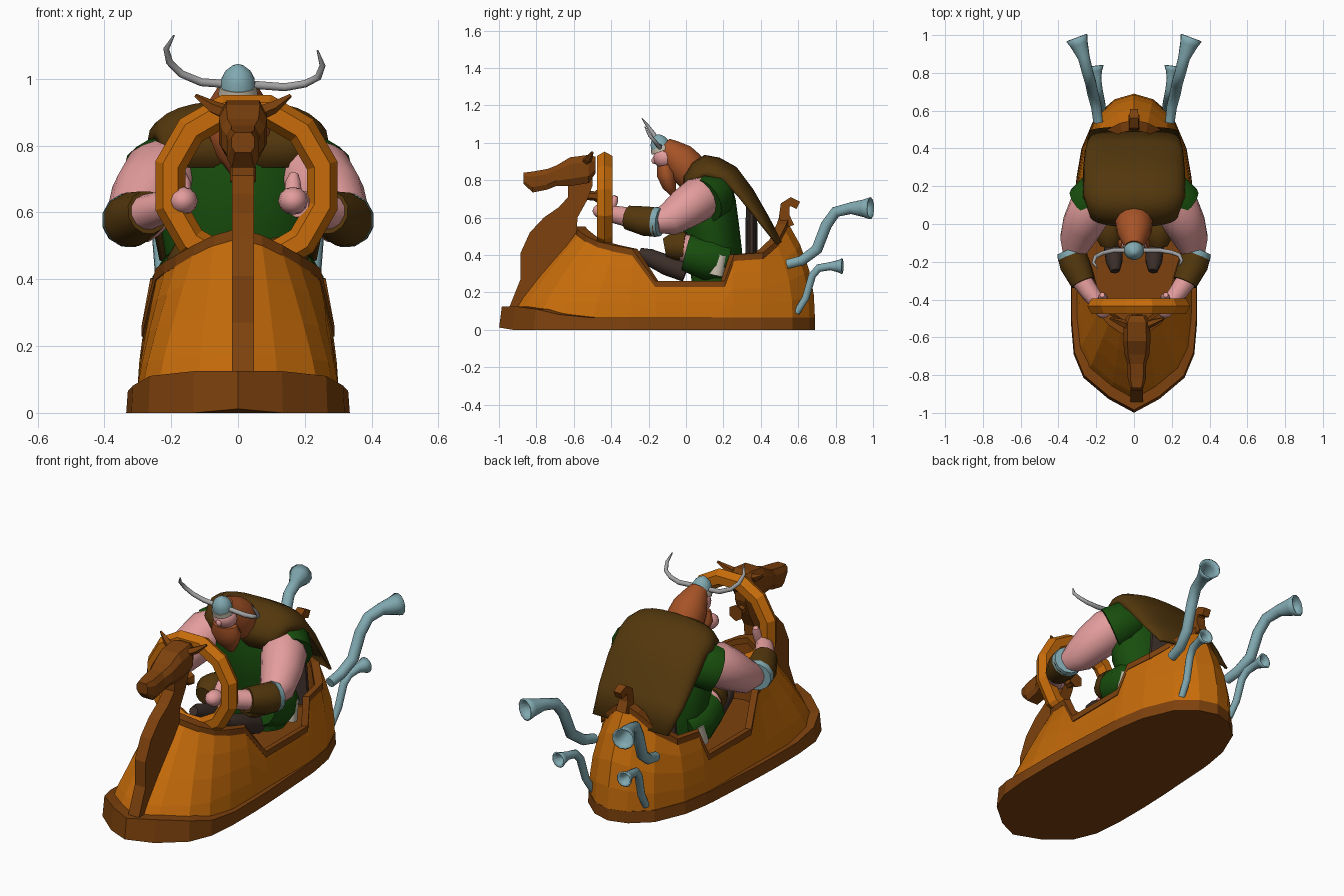
import bpy, bmesh, math
from mathutils import Vector

if "Cube" in bpy.data.objects:
    bpy.data.objects.remove(bpy.data.objects["Cube"])

def mat(name, r, g, b):
    m = bpy.data.materials.new(name)
    m.diffuse_color = (r, g, b, 1)
    m.use_nodes = True
    m.node_tree.nodes["Principled BSDF"].inputs["Base Color"].default_value = m.diffuse_color
    return m

ORANGE = mat("orange wood", .57, .15, .003)
BROWN = mat("brown wood", .205, .053, .004)
FUR = mat("dark fur", .088, .039, .004)
GREEN = mat("green cloth", .009, .076, .004)
SKIN = mat("pink skin", .77, .335, .335)
BEARD = mat("ginger hair", .38, .087, .02)
STEEL = mat("blue steel", .22, .40, .44)
HORN = mat("grey horn", .36, .36, .36)
DARK = mat("dark leather", .045, .028, .022)
PALE = mat("pale trim", .55, .50, .40)

def build(name, verts, faces, m, smooth=None):
    me = bpy.data.meshes.new(name)
    me.from_pydata([tuple(v) for v in verts], [], faces)
    bm = bmesh.new()
    bm.from_mesh(me)
    bmesh.ops.recalc_face_normals(bm, faces=bm.faces)
    bm.to_mesh(me)
    bm.free()
    if smooth:
        me.shade_smooth()
        me.set_sharp_from_angle(angle=math.radians(smooth))
    me.materials.append(m)
    ob = bpy.data.objects.new(name, me)
    bpy.context.collection.objects.link(ob)
    return ob

def loft(name, rings, m, smooth=None, caps=(True, True), wrap=False, closed=True):
    n, k = len(rings[0]), len(rings)
    verts = [v for r in rings for v in r]
    faces = []
    for i in range(k if wrap else k - 1):
        j = (i + 1) % k
        for a in range(n if closed else n - 1):
            b = (a + 1) % n
            faces.append((i*n + a, i*n + b, j*n + b, j*n + a))
    if caps[0]:
        faces.append(tuple(range(n)))
    if caps[1]:
        faces.append(tuple(range((k - 1)*n, k*n)))
    return build(name, verts, faces, m, smooth)

def tube(name, pts, radii, m, sides=12, smooth=50, caps=(True, True), flat=1.0):
    pts = [Vector(p) for p in pts]
    rings, u = [], Vector((1, 0, 0))
    for i, p in enumerate(pts):
        t = (pts[min(i + 1, len(pts) - 1)] - pts[max(i - 1, 0)]).normalized()
        if i == 0 and abs(t.x) > .9:
            u = Vector((0, 1, 0))
        u = (u - t*u.dot(t)).normalized()
        v = t.cross(u)
        rings.append([p + radii[i]*(u*math.cos(a) + v*math.sin(a)*flat)
                      for a in [2*math.pi*(s + .5)/sides for s in range(sides)]])
    return loft(name, rings, m, smooth, caps)

def ball(name, c, r, m, seg=16):
    bpy.ops.mesh.primitive_uv_sphere_add(segments=seg, ring_count=seg//2, radius=1, location=c)
    ob = bpy.context.object
    ob.name, ob.scale = name, r
    ob.data.shade_smooth()
    ob.data.materials.append(m)
    return ob

# hull: half outlines at the base and at the cockpit rim
base = [(0, -.97), (.13, -.90), (.26, -.79), (.31, -.67), (.325, -.5), (.325, -.3), (.32, -.16),
        (.30, .2), (.295, .25), (.27, .4), (.2, .57), (.1, .66), (0, .69)]
rim = [(0, -.58, .54), (.07, -.56, .52), (.13, -.52, .49), (.18, -.46, .46), (.215, -.38, .44),
       (.24, -.28, .42), (.28, -.16, .25), (.28, .2, .25), (.255, .25, .39), (.23, .4, .40),
       (.15, .48, .47), (.07, .52, .55), (0, .535, .59)]

def full(half):
    return half + [(-p[0], *p[1:]) for p in half[-2:0:-1]]

B, R = full(base), full(rim)

def hull_ring(t):
    out = []
    for b, r in zip(B, R):
        w = t**(1.2 if b[1] < 0 else 2.3)
        bx = b[0]*(.94 if b[1] < 0 else 1)
        out.append((bx + (r[0] - bx)*w, b[1] + (r[1] - b[1])*w, .05 + (r[2] - .05)*t))
    return out

loft("hull", [hull_ring(t) for t in (0, .25, .5, .75, 1)], ORANGE, caps=(False, False))
loft("cockpit_lining", [[(x*.94, y*.95, z) for x, y, z in R], [(x*.9, y*.9, .21) for x, y, z in R]],
     BROWN, caps=(False, True))
loft("cockpit_rim", [[(x*s, y*s, z + d) for x, y, z in R]
                     for s, d in ((1.03, .012), (1.03, -.022), (.93, -.022), (.93, .012))],
     BROWN, caps=(False, False), wrap=True)

def bumper_ring(s, top):
    out = []
    for x, y in B:
        h = .065 + .06*min(1, max(0, (-.6 - y)/.25))
        out.append((x*s, y*(s if y < 0 else 1), h if top else (0.012 if y < -.9 else 0)))
    return out

loft("bumper", [bumper_ring(1.03, False), bumper_ring(1.015, True), bumper_ring(.9, True)],
     BROWN, caps=(True, False))

# figurehead neck, head and ears
CX = .015
neck = [(-.945, .12), (-.885, .27), (-.885, .41), (-.835, .52), (-.76, .60), (-.68, .655), (-.63, .71),
        (-.63, .79), (-.5, .82), (-.50, .77), (-.53, .69), (-.58, .60), (-.585, .52), (-.75, .3), (-.88, .1)]
loft("figurehead_neck", [[(CX + s, y, z) for y, z in neck] for s in (-.033, .033)], BROWN)
head = [(-.485, .88, .05, .045), (-.52, .86, .07, .075), (-.62, .845, .072, .077), (-.69, .825, .066, .055),
        (-.74, .805, .05, .055), (-.82, .79, .048, .056), (-.868, .81, .034, .03)]
loft("figurehead_head", [[(CX + hw*a, y, zc + hh*b) for a, b in
                          ((1, .5), (.7, 1), (-.7, 1), (-1, .5), (-1, -.5), (-.7, -1), (.7, -1), (1, -.5))]
                         for y, zc, hw, hh in head], BROWN)
for s in (-1, 1):
    tube("figurehead_ear", [(CX + s*.04, -.54, .895), (CX + s*.09, -.52, .915), (CX + s*.142, -.5, .95)],
         [.024, .02, .006], BROWN, 5, None)

# curled stern tail
tube("stern_tail", [(0, .55, .55), (0, .525, .61), (0, .53, .665), (0, .56, .685), (0, .6, .665)],
     [.042, .04, .036, .034, .03], BROWN, 4, None)

# ring-shaped steering wheel with hub
bpy.ops.mesh.primitive_torus_add(major_segments=12, minor_segments=6, major_radius=.235, minor_radius=.047,
                                 location=(.025, -.435, .68), rotation=(math.pi/2, math.radians(15), 0))
wheel = bpy.context.object
wheel.name = "steering_wheel"
wheel.data.materials.append(ORANGE)
tube("wheel_hub", [(CX, -.54, .72), (CX, -.49, .715), (CX, -.46, .715)], [.025, .025, .045], BROWN, 6, None)

# flared exhaust pipes and seat
for s in (-1, 1):
    up = tube("upper_exhaust", [(s*.19, .54, .35), (s*.20, .62, .37), (s*.22, .70, .43), (s*.23, .75, .56),
                                (s*.245, .80, .63), (s*.265, .88, .65), (s*.29, .95, .65), (s*.303, .985, .65)],
              [.026, .028, .03, .03, .03, .032, .048, .06], STEEL, 12, 50, (True, False))
    lo = tube("lower_exhaust", [(s*.165, .59, .09), (s*.172, .64, .17), (s*.18, .675, .29), (s*.188, .71, .33),
                                (s*.195, .77, .34), (s*.2, .81, .34), (s*.203, .835, .34)],
              [.018, .02, .021, .022, .022, .032, .043], STEEL, 12, 50, (True, False))
    for p in (up, lo):
        sol = p.modifiers.new("wall", "SOLIDIFY")
        sol.thickness = .008
tube("seat_back", [(0, .35, .3), (0, .35, .67)], [.2, .17], DARK, 12, 40, flat=.18)

# rider torso: stacked ellipses
torso = [(.15, .24, .17, .12), (.16, .42, .21, .14), (.13, .55, .23, .155), (.12, .70, .23, .145),
         (.11, .82, .2, .12), (.08, .88, .12, .08)]
ring20 = [2*math.pi*i/20 for i in range(20)]
loft("tunic", [[(rx*math.cos(a), y + ry*math.sin(a), z) for a in ring20] for y, z, rx, ry in torso], GREEN, 60)

# fur cape: arch swept down the back, its sides folded in less toward the hem
prof = [(-.015, .735, .20, .05), (-.015, .82, .235, .07), (.03, .895, .25, .10), (.10, .935, .26, .12),
        (.18, .92, .27, .11), (.27, .87, .27, .10), (.36, .75, .27, .085), (.44, .61, .26, .06), (.515, .47, .235, .03)]
rows = []
for i, (y, z, w, drop) in enumerate(prof):
    a, b = prof[max(i - 1, 0)], prof[min(i + 1, len(prof) - 1)]
    t = Vector((0, b[0] - a[0], b[1] - a[1])).normalized()
    n = Vector((0, t.z, -t.y))
    row = []
    for k in range(15):
        q = -math.pi/2 + math.pi*k/14
        sx, c = math.sin(q), max(math.cos(q), 0)
        row.append(Vector((w*math.copysign(abs(sx)**.8, sx), y, z)) + n*(drop*(1 - c**.85)))
    rows.append(row)
cape = loft("fur_cape", rows, FUR, 60, (False, False), closed=False)
cape.modifiers.new("thickness", "SOLIDIFY").thickness = .015

# rider head, beard and helmet
tube("hair", [(0, .04, .82), (0, .0, .87), (0, -.04, .915), (0, -.085, .955), (0, -.12, .985)],
     [.09, .10, .092, .068, .048], BEARD, 14, 60)
ball("face", (0, -.11, .92), (.066, .066, .06), SKIN)
ball("nose", (0, -.165, .905), (.018, .02, .02), SKIN, 10)
tube("beard", [(0, -.115, .88), (0, -.105, .83), (0, -.09, .77), (0, -.06, .71)], [.07, .088, .065, .02],
     BEARD, 12, 60, flat=.6)
tube("helmet_band", [(0, -.128, .955), (0, -.136, .978)], [.06, .057], PALE, 16)
tube("helmet", [(0, -.134, .97), (0, -.143, 1.0), (0, -.15, 1.022), (0, -.155, 1.036), (0, -.158, 1.043)],
     [.053, .05, .038, .02, .004], STEEL, 16)
rad = [.013, .013, .012, .011, .009, .003]
tube("helmet_horn_left", [(-.04, -.14, .985), (-.11, -.14, .99), (-.17, -.155, 1.015), (-.205, -.175, 1.05),
                          (-.215, -.205, 1.09), (-.192, -.235, 1.13)], rad, HORN, 8)
tube("helmet_horn_right", [(.05, -.14, .982), (.14, -.14, .975), (.20, -.15, .985), (.24, -.165, 1.005),
                           (.253, -.195, 1.04), (.238, -.22, 1.085)], rad, HORN, 8)

# arms and legs, mirrored
for s in (-1, 1):
    tube("sleeve", [(s*.14, .17, .74), (s*.20, .15, .72), (s*.245, .10, .69)], [.09, .12, .122], GREEN, 14)
    tube("upper_arm", [(s*.19, .13, .73), (s*.235, .07, .70), (s*.275, -.01, .645), (s*.305, -.09, .59),
                       (s*.32, -.16, .575)], [.10, .118, .108, .09, .06], SKIN, 14)
    tube("bracer_cuff", [(s*.338, -.137, .575), (s*.327, -.165, .577)], [.076, .083], STEEL, 12)
    tube("fur_bracer", [(s*.33, -.155, .575), (s*.315, -.21, .58), (s*.27, -.31, .60)],
         [.08, .082, .066], FUR, 12)
    tube("forearm", [(s*.29, -.28, .595), (s*.235, -.36, .612), (s*.18, -.43, .625)], [.056, .05, .04], SKIN, 12)
    ball("fist", (s*.165, -.445, .635), (.045, .055, .042), SKIN, 12)
    tube("thumb", [(s*.165, -.41, .64), (s*.165, -.385, .69), (s*.168, -.375, .715)], [.03, .024, .014], SKIN, 8)
    tube("thigh", [(s*.12, .21, .36), (s*.14, .12, .38), (s*.135, .0, .41)], [.10, .12, .10], GREEN, 12)
    tube("knee", [(s*.135, .03, .43), (s*.135, -.02, .44)], [.075, .075], SKIN, 12)
    tube("fur_knee_guard", [(s*.135, -.005, .445), (s*.13, -.06, .45), (s*.13, -.115, .44)],
         [.08, .08, .05], FUR, 12)
    tube("boot", [(s*.115, .0, .31), (s*.11, -.10, .345), (s*.105, -.20, .39), (s*.10, -.25, .415)],
         [.055, .055, .045, .025], DARK, 10)
    tube("tunic_hem", [(s*.20, .16, .29), (s*.20, .185, .40)], [.045, .04], PALE, 8)
